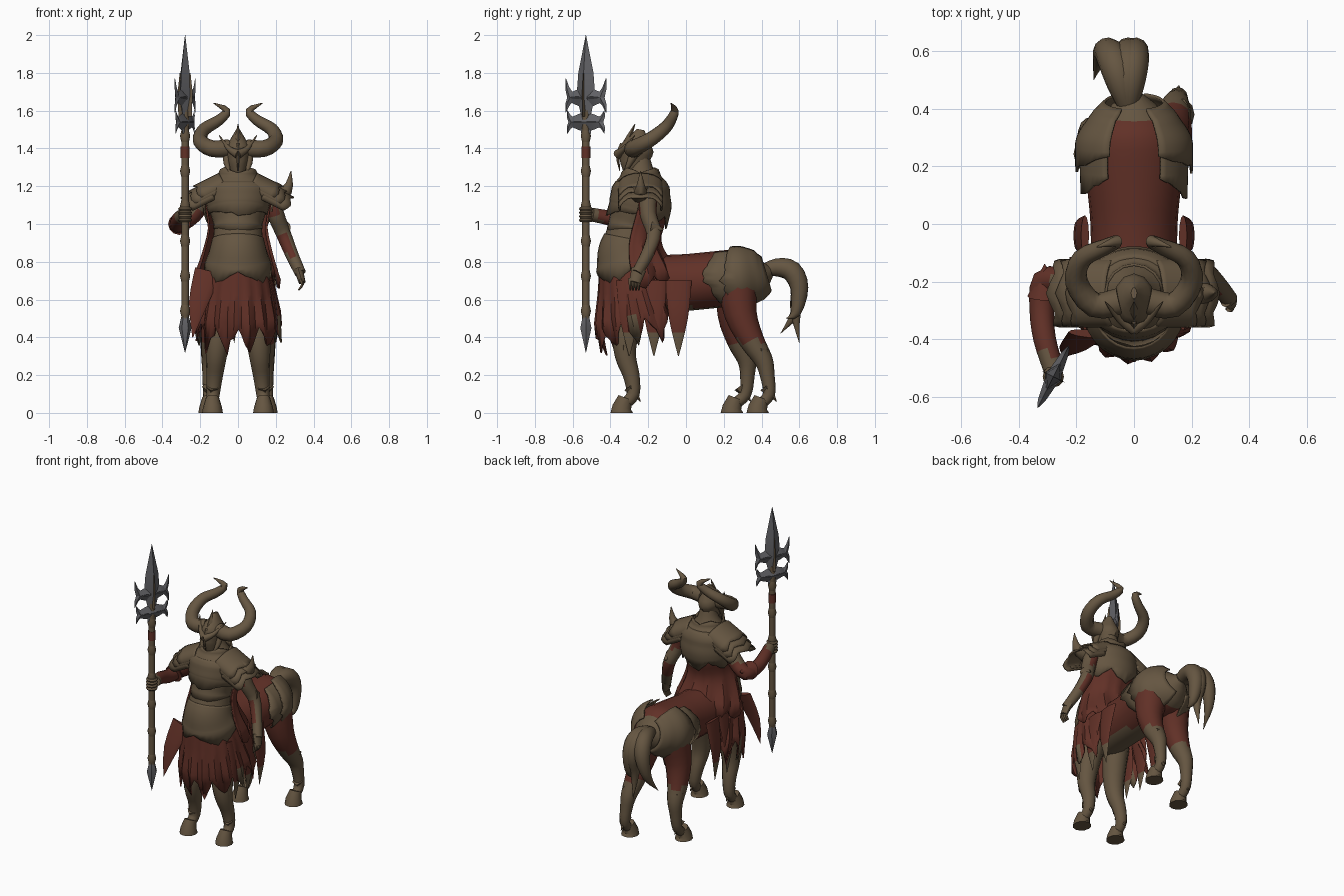
import bpy, bmesh, random
from math import cos, sin, pi, radians
from mathutils import Vector

random.seed(4)
cube = bpy.data.objects.get("Cube")
if cube:
    bpy.data.objects.remove(cube)

X, Y, Z = Vector((1, 0, 0)), Vector((0, 1, 0)), Vector((0, 0, 1))
SIDES = (("left", 1), ("right", -1))


def material(name, *rgb):
    made = bpy.data.materials.new(name)
    made.use_nodes = True
    made.diffuse_color = (*rgb, 1)
    made.node_tree.nodes["Principled BSDF"].inputs["Base Color"].default_value = (*rgb, 1)
    return made


BROWN = material("bronze brown", .13, .092, .053)
RED = material("rust red cloth", .12, .03, .02)
STEEL = material("grey steel", .12, .12, .13)


def spline(points, sub):
    """Smooth the path and its radii together."""
    rows, last = [], len(points) - 1
    for i in range(last):
        quad = points[max(i - 1, 0)], points[i], points[i + 1], points[min(i + 2, last)]
        for step in range(sub):
            t = step / sub
            rows.append([b + t / 2 * (c - a + t * (2 * a - 5 * b + 4 * c - d + t * (3 * (b - c) + d - a)))
                         for a, b, c, d in zip(*quad)])
    return rows + [list(points[-1])]


def loft(name, points, mat, sides=12, ref=X, arc=None, sub=3, sign=1, jag=0, tooth=4, fold=0):
    """Skin elliptical rings along a path; an arc makes an open plate with a toothed end."""
    rows = spline(points, sub)
    mid = [Vector(row[:3]) for row in rows]
    begin, finish = [radians(a) for a in (arc or (0, 360))]
    count = sides + 1 if arc else sides
    bm, rings, u = bmesh.new(), [], ref
    for i, row in enumerate(rows):
        t = (mid[min(i + 1, len(mid) - 1)] - mid[max(i - 1, 0)]).normalized()
        u = (u - t * u.dot(t)).normalized()
        v, ring = t.cross(u), []
        for j in range(count):
            angle = begin + (finish - begin) * j / sides
            wave = 1 + fold * sin(j * pi / 2) * i / len(rows)
            co = mid[i] + (u * cos(angle) * max(row[3], .001) + v * sin(angle) * max(row[4], .001)) * wave
            if jag and row is rows[-1]:
                co += t * jag * (1 - abs(2 * (j % tooth) / tooth - 1)) * random.uniform(.6, 1)
            co.x *= sign
            ring.append(bm.verts.new(co))
        rings.append(ring)
    faces = [] if arc else [rings[0][::-1], rings[-1]]
    for low, high in zip(rings, rings[1:]):
        for j in range(sides):
            k = (j + 1) % count
            faces.append([low[j], low[k], high[k], high[j]])
    for face in faces:
        bm.faces.new(face[::sign])
    mesh = bpy.data.meshes.new(name)
    bm.to_mesh(mesh)
    bm.free()
    mesh.materials.append(mat)
    mesh.shade_smooth()
    mesh.set_sharp_from_angle(angle=radians(35))
    part = bpy.data.objects.new(name, mesh)
    bpy.context.scene.collection.objects.link(part)
    if arc:
        solid = part.modifiers.new("thickness", "SOLIDIFY")
        solid.thickness, solid.offset = .009, 1
    return part


def limb(name, path, mat, thick, thin=.002, power=1, flat=1, **options):
    """A tapering form; power sets how early it thins."""
    last, points = len(path) - 1, []
    for i, spot in enumerate(path):
        radius = thin + (thick - thin) * (1 - i / last) ** power
        points.append((*spot, radius, radius * flat))
    return loft(name, points, mat, **options)


def section(profile, place):
    """Interpolate a (place, offset, half width, half depth) profile."""
    for a, b in zip(profile, profile[1:]):
        if place <= b[0]:
            break
    t = (place - a[0]) / (b[0] - a[0])
    return [p + (q - p) * t for p, q in zip(a, b)]


def wrap(name, profile, mat, start, end, grow=0, flare=0, steps=5, lying=False, **options):
    """Lay a skin or plate over a stretch of a profile."""
    points = []
    for i in range(steps + 1):
        t = i / steps
        place, offset, wide, deep = section(profile, start + (end - start) * t)
        spot = (0, place, offset) if lying else (0, offset, place)
        points.append((*spot, wide + grow + flare * t, deep + grow + flare * t))
    return loft(name, points, mat, sub=2, **options)


def paint(part, mat, test):
    part.data.materials.append(mat)
    for face in part.data.polygons:
        if test(face.center, face.normal):
            face.material_index = 1


# Main profiles: hips to neck, horse barrel, helmet
TORSO = [(.4, -.21, .2, .24), (.7, -.28, .16, .16), (.85, -.31, .125, .13), (1, -.28, .11, .11),
         (1.1, -.25, .14, .13), (1.2, -.24, .15, .12), (1.25, -.24, .08, .08), (1.35, -.24, .05, .05)]
BARREL = [(-.4, .66, .09, .1), (-.3, .68, .15, .15), (0, .69, .15, .15), (.2, .71, .17, .15),
          (.3, .72, .17, .15), (.4, .73, .1, .1), (.45, .75, .03, .03)]
HELMET = [(1.25, -.3, .03, .03), (1.3, -.28, .05, .07), (1.4, -.26, .07, .09), (1.5, -.24, .01, .02)]

# Horse body with brown belly and tail root
body = wrap("horse_body", BARREL, RED, -.4, .45, steps=12, lying=True, sides=20)
paint(body, BROWN, lambda c, n: c.y > .37 or c.z < .56)

# Torso and its armour
FRONT, BACK = dict(sides=16, arc=(-15, 195)), dict(sides=24, arc=(180, 360))
wrap("torso", TORSO, BROWN, .7, 1.35, steps=10, sides=16)
wrap("breastplate", TORSO, BROWN, 1.22, 1.06, .02, jag=.07, tooth=16, **FRONT)
wrap("rib_plate", TORSO, BROWN, 1.06, .98, .01, jag=.05, tooth=16, **FRONT)
wrap("belly_plate", TORSO, BROWN, .98, .9, .005, jag=.05, tooth=16, **FRONT)
wrap("hip_plates", TORSO, BROWN, .92, .78, .01, .02, jag=.11, tooth=8, **FRONT)
wrap("back_plate", TORSO, BROWN, 1.23, 1.08, .02, .02, jag=.09, tooth=8, **BACK)
wrap("collar", TORSO, BROWN, 1.21, 1.27, .02, sides=16, arc=(0, 360), jag=.04)

# Cape and skirt with worn brown tips
wrap("cape", TORSO, RED, 1.17, .7, .02, .04, fold=.07, jag=.08, **BACK)
skirt = wrap("skirt", TORSO, RED, .83, .5, .01, .02, sides=48, arc=(-35, 215), fold=.06, jag=.15, tooth=6)
paint(skirt, BROWN, lambda c, n: c.z < .46 and c.y > -.3)
limb("right_front_cloth", [(-.16, -.38, .75), (-.21, -.43, .58), (-.24, -.46, .4)], RED, .07, power=.5, flat=.2)

# Helmet
wrap("helmet", HELMET, BROWN, 1.25, 1.5, sides=12)
limb("crest", [(0, -.32, 1.4), (0, -.3, 1.46), (0, -.27, 1.53)], BROWN, .03, sides=4)
limb("nose_guard", [(0, -.33, 1.42), (0, -.36, 1.36), (0, -.35, 1.28)], BROWN, .02, sides=4)

HORN = [(.05, -.27, 1.4), (.14, -.28, 1.4), (.2, -.2, 1.44), (.18, -.12, 1.5), (.1, -.08, 1.55),
        (.06, -.06, 1.6), (.13, -.08, 1.64)]
FRONT_LEG = [(-.28, .62), (-.32, .42), (-.32, .3), (-.29, .2), (-.28, .1), (-.32, .05)]
HIND_LEG = [(.27, .7), (.29, .52), (.35, .38), (.41, .28), (.43, .2), (.44, .1), (.4, .05)]


def lower_leg(name, x, path, sign):
    """Hoof, fetlock tuft and shin guard placed along a leg."""
    y = path[-1][0]
    loft(f"{name}_hoof", [(x, y, .08, .035, .04), (x, y - .02, .03, .05, .05), (x, y - .02, 0, .055, .06)],
         BROWN, sub=1, sign=sign)
    limb(f"{name}_tuft", [(x, y + .02, .14), (x, y + .08, .06)], BROWN, .035, sign=sign, sides=5)
    (upper, high), (lower, low) = path[-4:-2]
    limb(f"{name}_guard", [(x, upper - .01, high + .06), (x, upper - .01, high), (x, lower - .02, low)],
         BROWN, .04, power=.5, sign=sign, sides=6)


for side, sign in SIDES:
    mirrored = dict(sign=sign)
    limb(f"{side}_horn", HORN, BROWN, .048, power=.5, ref=Y, **mirrored)
    limb(f"{side}_brow", [(0, -.36, 1.37), (.05, -.33, 1.4), (.1, -.27, 1.47)], BROWN, .025, ref=Y, **mirrored)
    limb(f"{side}_cheek_guard", [(.05, -.26, 1.4), (.06, -.3, 1.32), (.03, -.34, 1.24)], BROWN, .03, **mirrored)

    # Shoulder plates, layered outward and down
    for k in range(3):
        rings = [(.07 + .06 * i + .03 * k, -.24, 1.21 - .03 * (i + k), .11, .06) for i in range(3)]
        loft(f"{side}_shoulder_plate_{k}", rings, BROWN, ref=Y, arc=(-20, 200), jag=.03, **mirrored)

    # Rump armour
    plate = dict(lying=True, sides=16, tooth=16, **mirrored)
    wrap(f"{side}_rump_plate", BARREL, BROWN, .42, .25, .025, arc=(-70, 65), jag=.08, **plate)
    wrap(f"{side}_flank_plate", BARREL, BROWN, .3, .17, .01, arc=(-50, 60), jag=.1, **plate)

    # Hanging cloth strips
    for k in range(3):
        y = -.3 + .13 * k
        strip = limb(f"{side}_cloth_strip_{k}", [(.17, y, .7), (.2, y, .5), (.19, y, .3)], RED, .07,
                     power=.5, flat=.2, ref=Y, **mirrored)
        paint(strip, BROWN, lambda c, n: c.z < .44)

    # Legs; the right hind leg steps forward
    limb(f"{side}_front_leg", [(.14 - z / 12, y, z) for y, z in FRONT_LEG], BROWN, .085, .03, 1.5, **mirrored)
    lower_leg(f"{side}_front", .135, FRONT_LEG, sign)
    stride = .21 if sign < 0 else 0
    path = [(y - stride * (.7 - z), z) for y, z in HIND_LEG]
    leg = limb(f"{side}_hind_leg", [(.155 - z * z / 7, y, z) for y, z in path], RED, .11, .03, 2, **mirrored)
    paint(leg, BROWN, lambda c, n: c.z < .38)
    lower_leg(f"{side}_hind", .155, path, sign)

limb("left_shoulder_spike", [(.18, -.24, 1.17), (.26, -.24, 1.18), (.28, -.24, 1.28)], BROWN, .06, ref=Y)

# Hanging left arm, its sleeve showing on the inner side
arm = limb("left_arm", [(.17, -.2, 1.15), (.2, -.2, 1.05), (.24, -.17, .95), (.28, -.2, .85), (.33, -.26, .74)],
           BROWN, .05, .03)
paint(arm, RED, lambda c, n: n.x < .5 and (.83 < c.z < .95 or c.z > 1.04))
limb("left_elbow_guard", [(.24, -.18, .98), (.25, -.12, .97)], BROWN, .04)
limb("left_palm", [(.32, -.25, .76), (.34, -.27, .69)], BROWN, .04, .03, flat=.6, ref=Y)
for k in range(4):
    y = -.25 - .015 * k
    limb(f"left_finger_{k}", [(.33, y, .71), (.34, y, .68), (.32, y, .65)], BROWN, .012, .005, sides=5)

# Right arm reaching to the spear
SPEAR = Vector((-.28, -.53, 0))
arm = limb("right_arm", [(.17, -.2, 1.15), (.24, -.2, 1.05), (.31, -.2, 1), (.32, -.3, 1), (.31, -.4, 1.03),
                         (.28, -.5, 1.05)], RED, .052, .036, sign=-1)
paint(arm, BROWN, lambda c, n: c.y < -.45 or c.z > 1.07 and c.y > -.3)
limb("right_elbow_guard", [(.31, -.25, 1), (.31, -.14, 1.03)], RED, .06, sign=-1)

# Tail of three locks
TAIL = [(.39, .75), (.48, .77), (.56, .75), (.6, .66), (.58, .53)]
for k, (sway, *tip) in enumerate([(0, .6, .37), (-.12, .5, .42), (.04, .53, .5)]):
    rings = [(sway * i / 5 - .02, y, z, *[.055 * sin(pi * (i + 1) / 6)] * 2) for i, (y, z) in enumerate(TAIL + [tip])]
    loft(f"tail_lock_{k}", rings, BROWN)


# Spear, its blade turned a little off the side plane
ACROSS = Vector((.45, .89, 0))


def on_spear(name, stations, mat, flat=1, **options):
    loft(name, [(*(SPEAR + Z * z), r, r * flat) for z, r in stations], mat, sub=1, **options)


on_spear("spear_shaft", [(.46, .02), (1.6, .02)], BROWN)
for k in range(6):
    z = .54 + .185 * k
    on_spear(f"spear_knob_{k}", [(z - .03, .02), (z, .027), (z + .03, .02)], BROWN)
for k in range(4):
    z = 1.01 + .02 * k
    on_spear(f"right_finger_{k}", [(z, .03), (z + .01, .037), (z + .02, .03)], BROWN)
on_spear("spear_wrap", [(1.35, .024), (1.41, .024)], RED)
on_spear("spear_butt", [(.51, .02), (.45, .034), (.32, .001)], STEEL, sides=6)
on_spear("spear_blade", [(1.48, .03), (1.58, .03), (1.68, .055), (1.8, .045), (2, .001)], STEEL, .6, sides=4, ref=ACROSS)
on_spear("blade_rib", [(1.57, .01), (1.7, .011), (1.8, .008)], BROWN, 4, sides=4, ref=ACROSS)
for tier, z, reach, *rises in (("lower", 1.54, .11, .06, -.06), ("upper", 1.67, .12, .1, -.08)):
    for end, sign in (("front", -1), ("rear", 1)):
        for hook, rise in zip(("hook", "barb"), rises):
            bend = SPEAR + ACROSS * sign * reach * .75 + Z * z
            tip = SPEAR + ACROSS * sign * reach + Z * (z + rise)
            limb(f"{end}_{tier}_{hook}", [SPEAR + Z * z, bend, tip], STEEL, .05, flat=.5, sides=4, ref=Z, sub=2)
